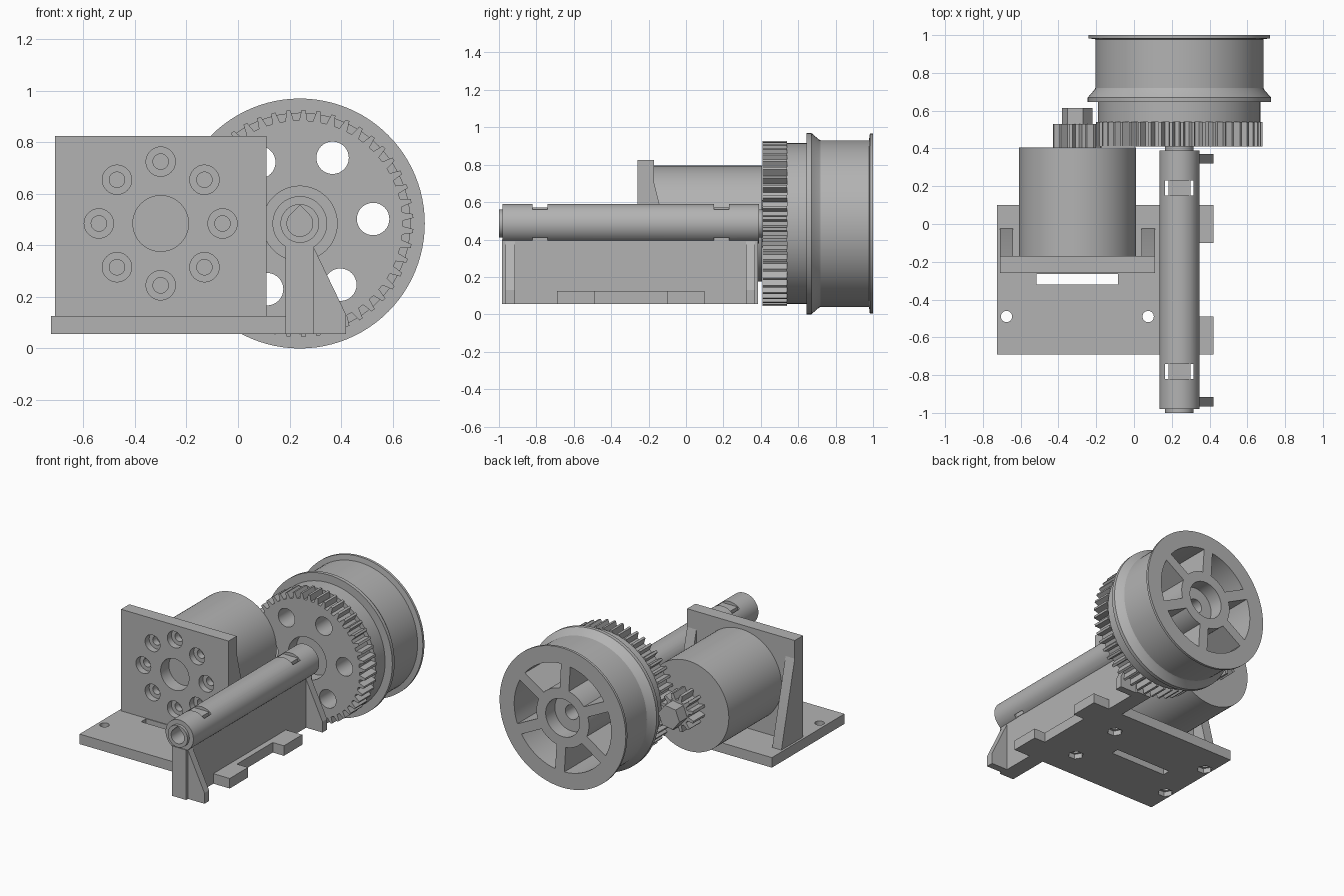
import bpy, bmesh
from math import sin, cos, pi, radians
from mathutils import Vector

cube = bpy.data.objects.get("Cube")
if cube:
    bpy.data.objects.remove(cube)

grey = bpy.data.materials.new("plain grey")
grey.use_nodes = True
grey.diffuse_color = (0.45, 0.45, 0.45, 1)
grey.node_tree.nodes["Principled BSDF"].inputs["Base Color"].default_value = (0.45, 0.45, 0.45, 1)

AXIS_Z = 0.485             # shared height of the motor and wheel axes
WHEEL = (0.24, AXIS_Z)
MOTOR = (-0.3, AXIS_Z)


def loft(name, rings):
    """Skin equal rings of points and cap both ends."""
    bm = bmesh.new()
    loops = [[bm.verts.new(p) for p in ring] for ring in rings]
    n = len(loops[0])
    for a, b in zip(loops, loops[1:]):
        for i in range(n):
            j = (i + 1) % n
            bm.faces.new((a[i], a[j], b[j], b[i]))
    bm.faces.new(loops[0])
    bm.faces.new(loops[-1])
    bmesh.ops.recalc_face_normals(bm, faces=bm.faces)
    mesh = bpy.data.meshes.new(name)
    bm.to_mesh(mesh)
    bm.free()
    mesh.materials.append(grey)
    ob = bpy.data.objects.new(name, mesh)
    bpy.context.collection.objects.link(ob)
    return ob


def along_y(name, pts, y0, y1):
    return loft(name, [[(x, y, z) for x, z in pts] for y in (y0, y1)])


def along_z(name, pts, z0, z1):
    return loft(name, [[(x, y, z) for x, y in pts] for z in (z0, z1)])


def along_x(name, pts, x0, x1):
    return loft(name, [[(x, y, z) for y, z in pts] for x in (x0, x1)])


def box(name, x0, x1, y0, y1, z0, z1):
    return along_z(name, [(x0, y0), (x1, y0), (x1, y1), (x0, y1)], z0, z1)


def circle(c, r, n=64, start=0.0):
    return [(c[0] + r * cos(start + 2 * pi * i / n), c[1] + r * sin(start + 2 * pi * i / n)) for i in range(n)]


def polar(c, r, a):
    return (c[0] + r * cos(a), c[1] + r * sin(a))


def lathe(name, c, profile, n=96):
    return loft(name, [[(x, y, z) for x, z in circle(c, r, n)] for r, y in profile])


def cut(target, cutters):
    """Subtract each cutter, then discard it."""
    bpy.context.view_layer.objects.active = target
    for c in cutters:
        c.hide_render = True
        mod = target.modifiers.new("cut", "BOOLEAN")
        mod.operation = "DIFFERENCE"
        mod.solver = "EXACT"
        mod.object = c
        bpy.ops.object.modifier_apply(modifier=mod.name)
        bpy.data.objects.remove(c)


def gear_outline(c, teeth, root, tip, phase):
    pitch = 2 * pi / teeth
    return [polar(c, r, phase + (i + f) * pitch) for i in range(teeth)
            for f, r in ((-0.3, root), (-0.13, tip), (0.13, tip), (0.3, root))]


# Base plate with side tabs, belt slot, bolt holes and nut traps
outline = [(-0.725, -0.69), (0.42, -0.69), (0.42, -0.49), (0.335, -0.49),
           (0.335, -0.1), (0.42, -0.1), (0.42, 0.1), (-0.725, 0.1)]
base = along_z("base_plate", outline, 0.056, 0.125)
cutters = [box("slot_cutter", -0.515, -0.085, -0.32, -0.265, 0, 0.2)]
for x in (-0.675, 0.075):
    for y in (-0.49, -0.1):
        cutters.append(along_z("bolt_cutter", circle((x, y), 0.03, 24), 0, 0.2))
        cutters.append(along_z("nut_cutter", circle((x, y), 0.05, 6), 0, 0.09))
cut(base, cutters)

# Motor mounting plate with a ring of counterbored screw holes
plate = box("motor_plate", -0.71, 0.11, -0.26, -0.17, 0.056, 0.825)
cutters = [along_y("hub_cutter", circle(MOTOR, 0.108), -0.4, 0)]
for i in range(8):
    p = polar(MOTOR, 0.24, i * pi / 4)
    cutters.append(along_y("head_cutter", circle(p, 0.057, 32), -0.4, -0.215))
    cutters.append(along_y("screw_cutter", circle(p, 0.03, 24), -0.4, 0))
cut(plate, cutters)
for side, x in (("right", -0.71), ("left", 0.04)):
    along_x("motor_plate_brace_" + side,
            [(-0.175, 0.72), (-0.175, 0.1), (-0.025, 0.1), (-0.025, 0.125), (-0.17, 0.7)], x, x + 0.07)

# Motor, pinion and shaft nut
along_y("motor_body", circle(MOTOR, 0.31, 96), -0.17, 0.405)
along_y("pinion", gear_outline(MOTOR, 12, 0.088, 0.13, pi / 12), 0.4, 0.53)
along_y("shaft_nut", circle(MOTOR, 0.082, 6, 0.15), 0.52, 0.615)

# Axle tube with bearing shoulders, teardrop bore and tie slots
tube = lathe("axle_tube", WHEEL, [(0.075, -1), (0.075, -0.98), (0.106, -0.98),
                                  (0.106, 0.39), (0.075, 0.39), (0.075, 0.41)], 64)
bore = [p for i, p in enumerate(circle(WHEEL, 0.05, 48)) if not 6 < i < 18]
bore.insert(7, (WHEEL[0], AXIS_Z + 0.0707))
cutters = [along_y("bore_cutter", bore, -1.1, 0.6)]
for y in (-0.82, 0.15):
    cutters.append(box("top_notch", 0, 0.5, y, y + 0.08, 0.57, 0.7))
    cutters.append(box("bottom_notch", 0, 0.5, y, y + 0.08, 0.3, 0.397))
    for x in (0.165, 0.298):
        cutters.append(box("tie_slot", x, x + 0.017, y, y + 0.08, 0.3, 0.7))
cut(tube, cutters)

# Wall under the tube and its two end braces
box("axle_wall", 0.185, 0.295, -0.985, 0.385, 0.056, 0.4)
for end, y in (("front", -0.965), ("back", 0.32)):
    along_y("axle_wall_brace_" + end,
            [(0.28, 0.056), (0.42, 0.056), (0.42, 0.13), (0.295, 0.39), (0.28, 0.39)], y, y + 0.05)

# Drive gear with lightening holes and a bearing recess
HOLES = [radians(3.5 + 60 * i) for i in range(6)]


def hole_cutters():
    return [along_y("hole_cutter", circle(polar(WHEEL, 0.285, a), 0.063, 32), 0.3, 0.75) for a in HOLES]


gear = along_y("drive_gear", gear_outline(WHEEL, 47, 0.4, 0.441, pi), 0.41, 0.54)
cut(gear, hole_cutters() + [along_y("recess_cutter", circle(WHEEL, 0.145), 0.3, 0.5)])

# Flanged wheel with six spoked pockets and a stepped hub
wheel = lathe("wheel", WHEEL, [(0.43, 0.54), (0.43, 0.645), (0.485, 0.645), (0.485, 0.67), (0.45, 0.71),
                               (0.445, 0.72), (0.445, 0.978), (0.481, 0.983), (0.481, 1.0)])
cutters = hole_cutters()
for a in HOLES:
    pocket = []
    for r, s in ((0.2, 1), (0.37, -1)):
        half = pi / 6 - 0.035 / r
        pocket += [polar(WHEEL, r, a + s * half * (1 - i / 5)) for i in range(11)]
    cutters.append(along_y("pocket_cutter", pocket, 0.66, 1.1))
cutters.append(along_y("hub_recess_cutter", circle(WHEEL, 0.13), 0.9, 1.1))
cutters.append(along_y("axle_hole_cutter", circle(WHEEL, 0.05, 32), 0.6, 1.1))
cut(wheel, cutters)

# Smooth the round surfaces and keep the edges crisp
bpy.ops.object.select_all(action="DESELECT")
for ob in bpy.context.scene.objects:
    if ob.type == "MESH" and grey.name in ob.data.materials:
        ob.select_set(True)
        bpy.context.view_layer.objects.active = ob
bpy.ops.object.shade_smooth_by_angle(angle=radians(25))
